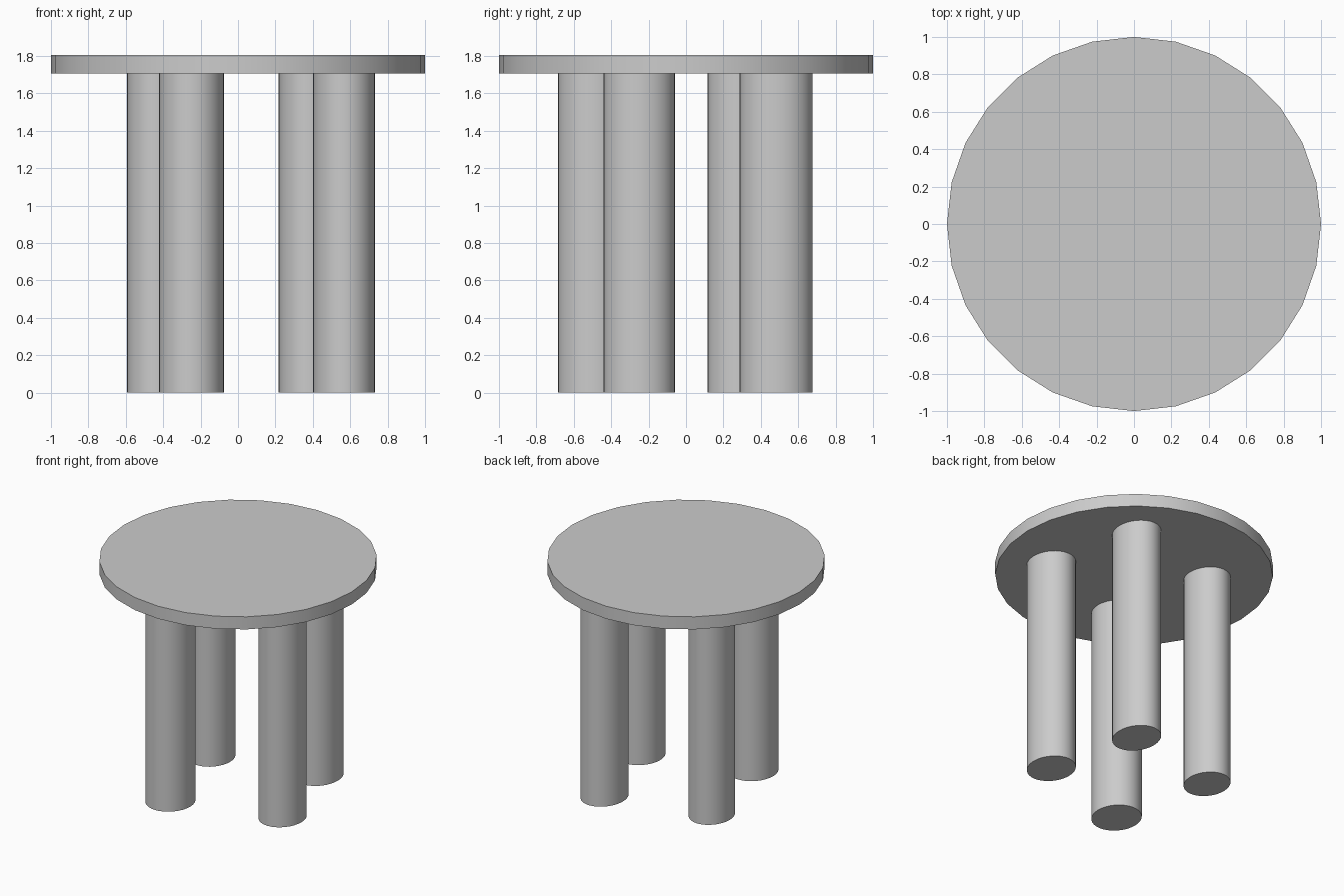
import bpy
from math import radians

if "Cube" in bpy.data.objects:
    bpy.data.objects.remove(bpy.data.objects["Cube"])

TOP_Z, UNDER_Z = 1.806, 1.706


def cylinder(name, x, y, width, depth, z0, z1, sides):
    bpy.ops.mesh.primitive_cylinder_add(
        vertices=sides, radius=0.5, depth=1, location=(x, y, (z0 + z1) / 2))
    ob = bpy.context.object
    ob.name = name
    ob.scale = (width, depth, z1 - z0)
    bpy.ops.object.transform_apply(location=False, rotation=False, scale=True)
    bpy.ops.object.shade_smooth_by_angle(angle=radians(30))
    return ob


# Round table top, 28 sides
cylinder("table_top", 0, 0, 2, 2, UNDER_Z, TOP_Z, 28)

# Four slightly uneven oval legs: name, x, y, width, depth
legs = [
    ("front_left_leg", -0.249, -0.492, 0.348, 0.385),
    ("front_right_leg", 0.567, -0.250, 0.332, 0.382),
    ("back_left_leg", -0.436, 0.299, 0.316, 0.368),
    ("back_right_leg", 0.379, 0.481, 0.325, 0.390),
]
for name, x, y, w, d in legs:
    cylinder(name, x, y, w, d, 0, UNDER_Z, 32)
